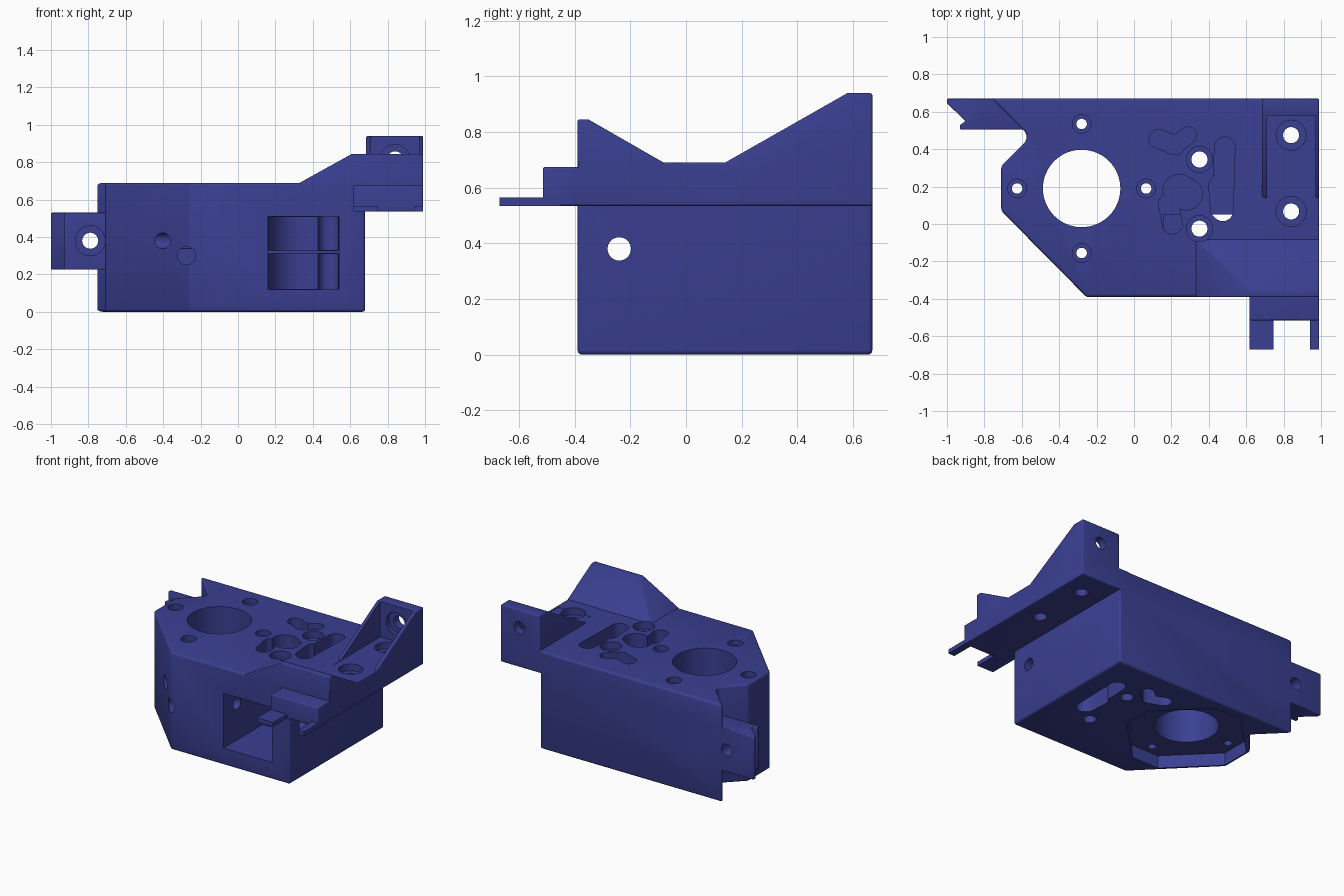
import bpy, bmesh, math
from mathutils import Vector

if "Cube" in bpy.data.objects:
    bpy.data.objects.remove(bpy.data.objects["Cube"])

blue = bpy.data.materials.new("deep blue plastic")
blue.diffuse_color = (0.042, 0.050, 0.285, 1)
blue.use_nodes = True
blue.node_tree.nodes["Principled BSDF"].inputs["Base Color"].default_value = blue.diffuse_color


def prism(name, axis, pts, a, b, bevel=0.0):
    """Extrude a 2D outline along an axis from a to b."""
    def place(p, t):
        return {'x': (t, p[0], p[1]), 'y': (p[0], t, p[1]), 'z': (p[0], p[1], t)}[axis]
    bm = bmesh.new()
    lo = [bm.verts.new(place(p, a)) for p in pts]
    hi = [bm.verts.new(place(p, b)) for p in pts]
    n = len(pts)
    bm.faces.new(lo)
    bm.faces.new(hi)
    for i in range(n):
        j = (i + 1) % n
        bm.faces.new((lo[i], lo[j], hi[j], hi[i]))
    return finish(name, bm, bevel)


def finish(name, bm, bevel):
    bmesh.ops.recalc_face_normals(bm, faces=bm.faces)
    me = bpy.data.meshes.new(name)
    bm.to_mesh(me)
    bm.free()
    ob = bpy.data.objects.new(name, me)
    bpy.context.collection.objects.link(ob)
    me.materials.append(blue)
    if bevel:
        m = ob.modifiers.new("bevel", 'BEVEL')
        m.width, m.segments, m.limit_method = bevel, 3, 'ANGLE'
        apply(ob, m)
    return ob


def apply(ob, mod):
    bpy.context.view_layer.objects.active = ob
    bpy.ops.object.modifier_apply(modifier=mod.name)


def combine(ob, other, op):
    m = ob.modifiers.new("bool", 'BOOLEAN')
    m.object, m.operation, m.solver = other, op, 'EXACT'
    apply(ob, m)
    bpy.data.objects.remove(other)


def rect(x0, x1, y0, y1):
    return [(x0, y0), (x1, y0), (x1, y1), (x0, y1)]


def circle(x, y, r, n=32):
    return [(x + r * math.cos(2 * math.pi * i / n), y + r * math.sin(2 * math.pi * i / n))
            for i in range(n)]


def slot(p, q, r, n=12):
    """Outline of a round-ended slot from p to q."""
    d = math.atan2(q[1] - p[1], q[0] - p[0])
    out = []
    for c, s in ((q, d - math.pi / 2), (p, d + math.pi / 2)):
        out += [(c[0] + r * math.cos(s + math.pi * i / n),
                 c[1] + r * math.sin(s + math.pi * i / n)) for i in range(n + 1)]
    return out


# main block
housing = prism("housing", 'z', [(-0.76, 0.67), (-0.575, 0.485), (-0.575, 0.445), (-0.71, 0.31),
                                 (-0.71, 0.07), (-0.255, -0.39), (0.68, -0.39), (0.68, 0.67)],
                0, 0.69, 0.015)


def cut(axis, pts, a, b):
    combine(housing, prism("cutter", axis, pts, a, b), 'DIFFERENCE')


def bore(axis, x, y, r, a, b, n=32):
    cut(axis, circle(x, y, r, n), a, b)


def add(part):
    combine(housing, part, 'UNION')


# side flange
add(prism("flange", 'z', rect(0.60, 0.99, -0.39, 0.67), 0.535, 0.69, 0.008))

# front ridge, sloping to the back and to the left
bm = bmesh.new()
for p in [(0.33, -0.39, 0.69), (0.33, -0.08, 0.69), (0.99, -0.08, 0.69), (0.99, -0.39, 0.60),
          (0.34, -0.39, 0.60), (0.34, -0.08, 0.60), (0.99, -0.08, 0.60),
          (0.61, -0.39, 0.845), (0.61, -0.35, 0.845), (0.99, -0.35, 0.845), (0.99, -0.39, 0.845)]:
    bm.verts.new(p)
bmesh.ops.convex_hull(bm, input=bm.verts)
bmesh.ops.dissolve_limit(bm, angle_limit=0.02, verts=bm.verts, edges=bm.edges)
add(finish("ridge", bm, 0.006))

# back bracket with sloping cheeks, hollowed between them
add(prism("bracket", 'x', [(0.14, 0.69), (0.58, 0.94), (0.67, 0.94), (0.67, 0.56), (0.14, 0.56)],
          0.685, 0.99, 0.008))
cut('z', rect(0.712, 0.97, 0.05, 0.58), 0.688, 1.0)

# front step and two prongs
add(prism("step", 'z', rect(0.617, 0.99, -0.515, -0.34), 0.535, 0.675, 0.008))
for x0, x1 in ((0.617, 0.745), (0.94, 0.99)):
    add(prism("prong", 'z', rect(x0, x1, -0.67, -0.45), 0.535, 0.565))

# left mounting tab
add(prism("tab", 'z', [(-1.0, 0.67), (-1.0, 0.645), (-0.90, 0.55), (-0.93, 0.53), (-0.93, 0.505),
                       (-0.50, 0.505), (-0.50, 0.67)], 0.225, 0.53, 0.006))

# motor seat underneath and its shaft bore
mx, my, w, c = -0.28, 0.19, 0.365, 0.41
k = w * math.sqrt(2) - c
seat = [(c, -k), (c, k), (k, c), (-k, c), (-c, k), (-c, -k), (-k, -c), (k, -c)]
cut('z', [(mx + x, my + y) for x, y in seat], -0.1, 0.09)
bore('z', mx, my, 0.207, -0.1, 0.8, 64)
for dx, dy in ((0.345, 0), (-0.345, 0), (0, 0.345), (0, -0.345)):
    bore('z', mx + dx, my + dy, 0.028, -0.1, 0.8)
    bore('z', mx + dx, my + dy, 0.05, 0.65, 0.8)

# front window, with a rounded back split by a thin web
cut('y', rect(0.16, 0.54, 0.12, 0.51), -0.6, 0.05)
rounded = [(0.162, 0.0), (0.538, 0.0)] + [
    (0.35 + 0.188 * math.cos(math.pi * i / 20), 0.2 + 0.188 * math.sin(math.pi * i / 20))
    for i in range(21)]
for z0, z1 in ((0.122, 0.312), (0.328, 0.508)):
    cut('z', rounded, z0, z1)

# winding pockets from the top and the bottom
left_pocket = (((0.13, 0.455), (0.22, 0.42), 0.05), ((0.225, 0.425), (0.29, 0.475), 0.045))
long_pocket = (((0.485, 0.41), (0.475, 0.07), 0.055), ((0.46, 0.2), (0.47, 0.08), 0.06))
mid_pocket = (((0.24, 0.18), (0.28, 0.16), 0.085), ((0.185, 0.11), (0.205, 0.0), 0.053))
for p, q, r in left_pocket + long_pocket + mid_pocket:
    cut('z', slot(p, q, r), 0.33, 0.8)
for p, q, r in left_pocket + long_pocket:
    cut('z', slot(p, q, r), -0.1, 0.31)

# screw holes with counterbores on the top
for x, y, r, head in ((0.35, 0.345, 0.043, 0.07), (0.35, -0.025, 0.043, 0.07),
                      (0.84, 0.475, 0.043, 0.08), (0.84, 0.067, 0.043, 0.08)):
    bore('z', x, y, r, -0.1, 0.8)
    bore('z', x, y, head, 0.64, 0.72)

# screw holes through the bracket and the tab
bore('y', 0.84, 0.815, 0.043, 0.4, 0.8)
bore('y', 0.84, 0.815, 0.08, 0.5, 0.61)
bore('y', -0.79, 0.38, 0.043, 0.4, 0.8)
bore('y', -0.79, 0.38, 0.08, 0.4, 0.54)

# cross hole through the sides and a blind hole in front
bore('x', -0.24, 0.38, 0.042, -0.9, 1.0)
bore('y', -0.275, 0.30, 0.048, -0.6, -0.25)

bpy.ops.object.select_all(action='DESELECT')
housing.select_set(True)
bpy.context.view_layer.objects.active = housing
bpy.ops.object.shade_smooth_by_angle(angle=math.radians(32))
